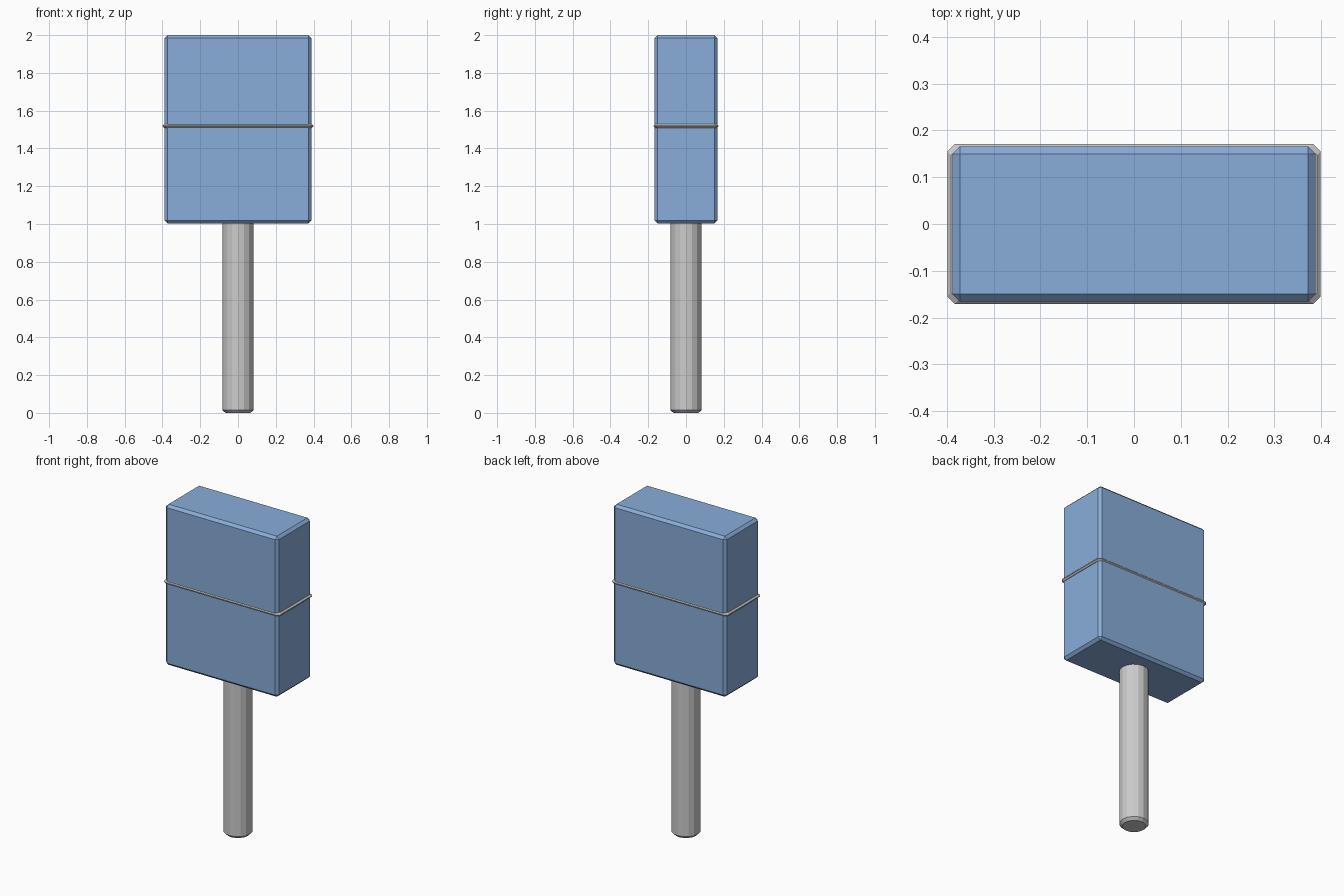
import bpy, bmesh
from mathutils import Matrix

if "Cube" in bpy.data.objects:
    bpy.data.objects.remove(bpy.data.objects["Cube"])

BEVEL = 0.016

blue = bpy.data.materials.new("blue")
blue.diffuse_color = (0.25, 0.42, 0.70, 1)
blue.use_nodes = True
blue.node_tree.nodes["Principled BSDF"].inputs["Base Color"].default_value = blue.diffuse_color


def finish(bm, name, material=None):
    bmesh.ops.recalc_face_normals(bm, faces=bm.faces)
    mesh = bpy.data.meshes.new(name)
    bm.to_mesh(mesh)
    bm.free()
    obj = bpy.data.objects.new(name, mesh)
    bpy.context.collection.objects.link(obj)
    if material:
        mesh.materials.append(material)
    return obj


def chamfer(bm, edges, width):
    bmesh.ops.bevel(bm, geom=edges, offset=width, segments=1,
                    affect='EDGES', clamp_overlap=True)


def octagon(bm, hx, hy, c, z):
    pts = [(hx, hy - c), (hx - c, hy), (c - hx, hy), (-hx, hy - c),
           (-hx, c - hy), (c - hx, -hy), (hx - c, -hy), (hx, c - hy)]
    return [bm.verts.new((x, y, z)) for x, y in pts]


# Head: tall slab with chamfered edges
z0, z1 = 1.003, 2.0
bm = bmesh.new()
bmesh.ops.create_cube(bm, size=1, matrix=Matrix.Translation((0, 0, (z0 + z1) / 2))
                      @ Matrix.Diagonal((0.776, 0.332, z1 - z0, 1)))
chamfer(bm, bm.edges[:], BEVEL)
finish(bm, "head", blue)

# Seam band: thin belt with a pointed edge around the head
bm = bmesh.new()
rings = [octagon(bm, 0.399 - d, 0.171 - d, BEVEL, 1.519 + h)
         for d, h in ((0.008, -0.01), (0, -0.002), (0, 0.002), (0.008, 0.01))]
for a, b in zip(rings, rings[1:]):
    for i in range(8):
        j = (i + 1) % 8
        bm.faces.new((a[i], a[j], b[j], b[i]))
bm.faces.new(rings[0])
bm.faces.new(rings[-1])
finish(bm, "seam_band")

# Handle: faceted rod, chamfered at the foot and running into the head
top = 1.02
bm = bmesh.new()
bmesh.ops.create_cone(bm, cap_ends=True, segments=16, radius1=0.083, radius2=0.083,
                      depth=top, matrix=Matrix.Translation((0, 0, top / 2)))
chamfer(bm, [e for e in bm.edges if all(v.co.z < 0.01 for v in e.verts)], BEVEL)
finish(bm, "handle")
